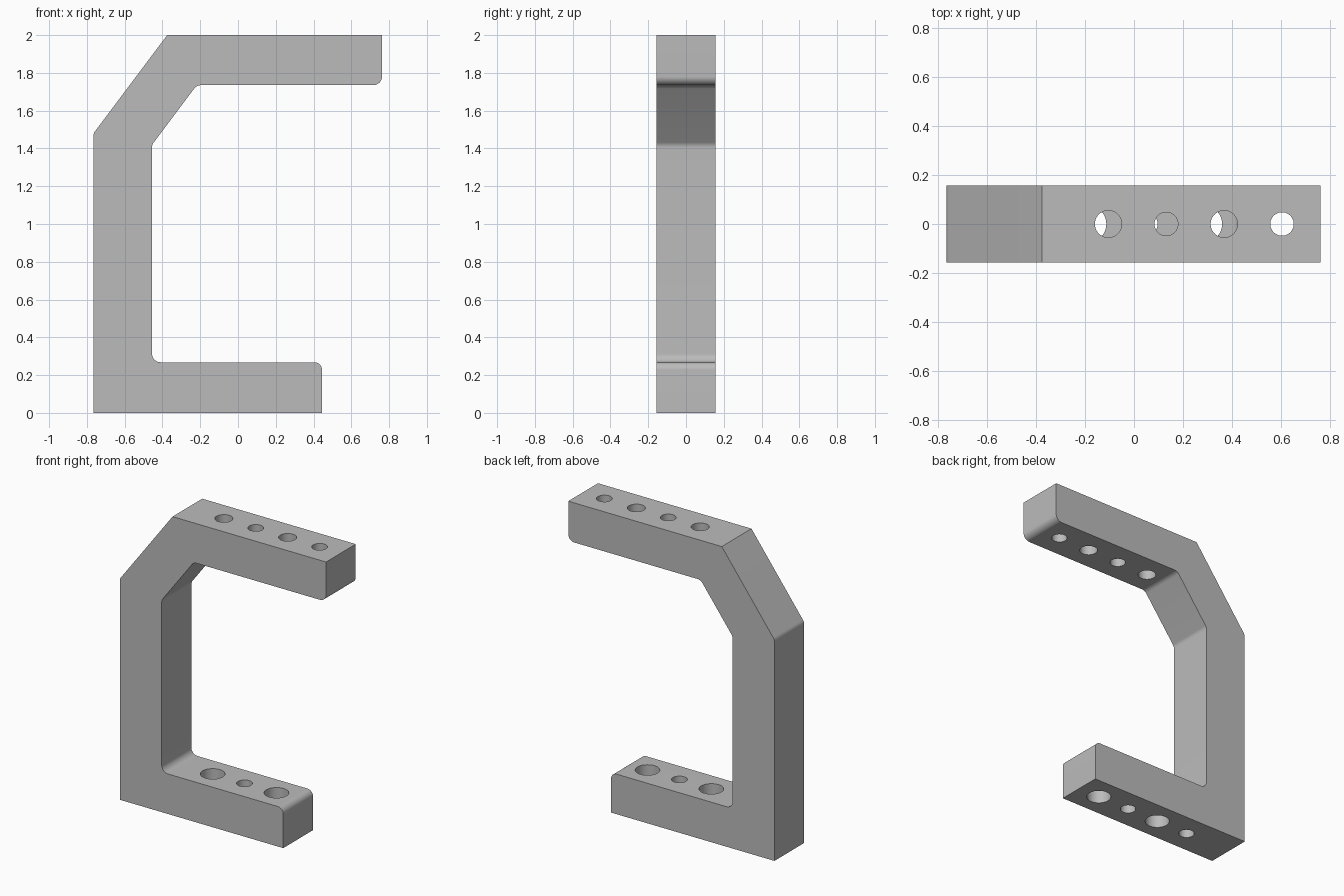
import bpy
import bmesh
import math
from mathutils import Vector, Matrix

cube = bpy.data.objects.get("Cube")
if cube:
    bpy.data.objects.remove(cube, do_unlink=True)

HALF_WIDTH = 0.157
FILLET_STEPS = 8

grey = bpy.data.materials.new("plain grey")
grey.use_nodes = True
colour = (0.5, 0.5, 0.5, 1)
grey.diffuse_color = colour
grey.node_tree.nodes["Principled BSDF"].inputs["Base Color"].default_value = colour


def rounded_outline(corners):
    """Replace each (x, z, radius) corner by a tangent arc."""
    points = []
    for i, (x, z, radius) in enumerate(corners):
        here = Vector((x, z))
        if radius == 0:
            points.append(here)
            continue
        to_prev = (Vector(corners[i - 1][:2]) - here).normalized()
        to_next = (Vector(corners[(i + 1) % len(corners)][:2]) - here).normalized()
        half = to_prev.angle(to_next) / 2
        centre = here + (to_prev + to_next).normalized() * radius / math.sin(half)
        start = here + to_prev * radius / math.tan(half) - centre
        end = here + to_next * radius / math.tan(half) - centre
        for s in range(FILLET_STEPS + 1):
            t = s / FILLET_STEPS
            points.append(centre + start.lerp(end, t).normalized() * radius)
    return points


def make_object(name, bm):
    bmesh.ops.recalc_face_normals(bm, faces=bm.faces[:])
    mesh = bpy.data.meshes.new(name)
    bm.to_mesh(mesh)
    bm.free()
    mesh.materials.append(grey)
    obj = bpy.data.objects.new(name, mesh)
    bpy.context.collection.objects.link(obj)
    return obj


# C-shaped bracket: side outline extruded across the width
outline = rounded_outline([
    (-0.765, 0, 0), (0.445, 0, 0),
    (0.445, 0.268, 0.04), (-0.455, 0.268, 0.045),
    (-0.455, 1.42, 0.045), (-0.218, 1.735, 0.045),
    (0.762, 1.735, 0.045), (0.762, 2, 0),
    (-0.375, 2, 0), (-0.765, 1.48, 0.045),
])
bm = bmesh.new()
side = bm.faces.new([bm.verts.new((p.x, -HALF_WIDTH, p.y)) for p in outline])
swept = bmesh.ops.extrude_face_region(bm, geom=[side])["geom"]
bmesh.ops.translate(bm, vec=(0, 2 * HALF_WIDTH, 0),
                    verts=[g for g in swept if isinstance(g, bmesh.types.BMVert)])
bracket = make_object("bracket", bm)

# Holes: x, radius, bottom, top
holes = [(-0.105 + 0.2365 * i, (0.055, 0.048)[i % 2], 1.6, 2.1) for i in range(4)]
holes += [(0.285 - 0.2365 * i, (0.075, 0.048)[i % 2], -0.1, 0.4) for i in range(3)]
holes.append((-0.425, 0.048, -0.1, 0.2))  # blind hole under the column

bm = bmesh.new()
for x, radius, low, high in holes:
    bmesh.ops.create_cone(bm, cap_ends=True, segments=40, radius1=radius, radius2=radius,
                          depth=high - low,
                          matrix=Matrix.Translation((x, 0, (low + high) / 2)))
cutter = make_object("hole_cutter", bm)
cutter.hide_render = True

cut = bracket.modifiers.new("holes", 'BOOLEAN')
cut.operation = 'DIFFERENCE'
cut.solver = 'EXACT'
cut.object = cutter

# Bake the holes, then shade the rounded parts smooth
bpy.context.view_layer.objects.active = bracket
bpy.ops.object.select_all(action='DESELECT')
bracket.select_set(True)
bpy.ops.object.modifier_apply(modifier=cut.name)
bpy.data.objects.remove(cutter, do_unlink=True)
bpy.ops.object.shade_smooth_by_angle(angle=math.radians(30))
